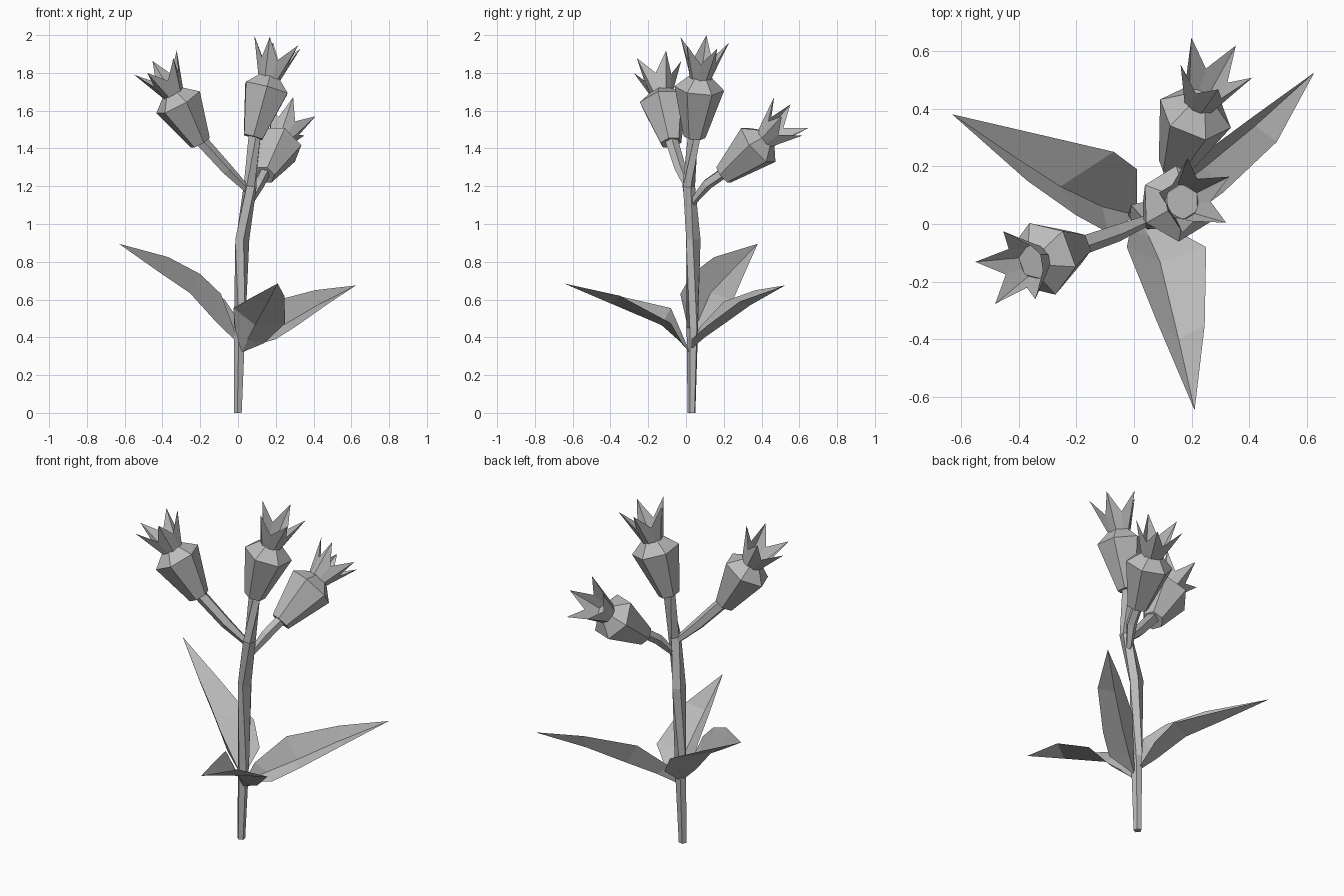
import bpy
import math
from mathutils import Vector

cube = bpy.data.objects.get("Cube")
if cube:
    bpy.data.objects.remove(cube, do_unlink=True)

grey = bpy.data.materials.new("plain grey")
grey.use_nodes = True
colour = (0.5, 0.5, 0.5, 1)
grey.diffuse_color = colour
grey.node_tree.nodes["Principled BSDF"].inputs["Base Color"].default_value = colour


def make(name, verts, faces):
    mesh = bpy.data.meshes.new(name)
    mesh.from_pydata([tuple(v) for v in verts], [], faces)
    mesh.materials.append(grey)
    mesh.update()
    obj = bpy.data.objects.new(name, mesh)
    bpy.context.collection.objects.link(obj)
    return obj


def bridge(start_a, start_b, count):
    """Quads joining two closed rings."""
    return [(start_a + i, start_a + (i + 1) % count,
             start_b + (i + 1) % count, start_b + i) for i in range(count)]


def stalk(name, path, radii, sides=5):
    """Tapered tube through the path points."""
    points = [Vector(p) for p in path]
    verts, faces = [], []
    for k, (p, r) in enumerate(zip(points, radii)):
        direction = points[min(k + 1, len(points) - 1)] - points[max(k - 1, 0)]
        turn = direction.to_track_quat('Z', 'Y')
        for i in range(sides):
            a = math.tau * i / sides
            verts.append(p + turn @ Vector((r * math.cos(a), r * math.sin(a), 0)))
        if k:
            faces += bridge((k - 1) * sides, k * sides, sides)
    faces.append(tuple(reversed(range(sides))))
    faces.append(tuple(range(len(verts) - sides, len(verts))))
    make(name, verts, faces)


def flower(name, base, centre, tip, petals=5, sides=6):
    """Faceted bud topped by an open star-shaped crown."""
    base = Vector(base)
    axis = Vector(centre) - base
    size = axis.length / 0.5
    turn = axis.to_track_quat('Z', 'Y')
    local = turn.inverted() @ (Vector(tip) - base)
    spin = math.atan2(local.y, local.x)

    def place(r, a, h):
        return base + turn @ Vector((r * math.cos(a), r * math.sin(a), h * size))

    # bud
    verts, faces = [], []
    for r, h in ((0.058, 0), (0.132, 0.255), (0.062, 0.315)):
        verts += [place(r, spin + math.tau * i / sides, h) for i in range(sides)]
    for k in range(2):
        faces += bridge(k * sides, (k + 1) * sides, sides)
    faces.append(tuple(reversed(range(sides))))
    faces.append(tuple(range(2 * sides, 3 * sides)))
    make(name + "_bud", verts, faces)

    # crown: narrow neck, then alternating tips and valleys
    n = 2 * petals
    angles = [spin + math.pi * i / petals for i in range(n)]
    verts = [place(0.058, a, 0.305) for a in angles]
    verts += [place(0.078, a, 0.4) if i % 2 else place(0.137, a, 0.5)
              for i, a in enumerate(angles)]
    make(name + "_petals", verts, bridge(0, n, n))


def leaf(name, base, tip, left, rib, right):
    """Folded leaf: two edges and a rib, listed from tip to base."""
    n = len(rib)
    verts = [base, tip] + left + rib + right
    rows = [[1] + [2 + k * n + i for i in range(n)] + [0] for k in range(3)]
    faces = []
    for a, b in zip(rows, rows[1:]):
        for i in range(n + 1):
            corners = dict.fromkeys((a[i], a[i + 1], b[i + 1], b[i]))
            faces.append(tuple(corners))
    make(name, verts, faces)


# stems
stalk("main_stem",
      [(0, .03, 0), (.01, .035, .45), (.02, .04, .92), (.065, .012, 1.2), (.085, .045, 1.48)],
      [.022, .032, .04, .036, .036])
stalk("right_branch", [(.06, .02, 1.17), (-.06, -.03, 1.29), (-.205, -.08, 1.45)],
      [.018, .032, .036])
stalk("back_branch", [(.06, .03, 1.11), (.11, .11, 1.21), (.145, .21, 1.28)],
      [.018, .03, .03])

# flowers
flower("top_flower", (.08, .045, 1.46), (.218, .095, 1.965), (.325, .16, 1.945))
flower("right_flower", (-.2, -.08, 1.43), (-.43, -.16, 1.85), (-.55, -.13, 1.785))
flower("back_flower", (.14, .2, 1.26), (.283, .558, 1.57), (.407, .515, 1.575))

# leaves
leaf("right_leaf", (.01, .03, .36), (-.63, .38, .895),
     [(-.37, .15, .825), (-.2, .03, .735), (-.09, -.03, .63)],
     [(-.41, .23, .74), (-.255, .13, .635), (-.11, .06, .475)],
     [(-.35, .315, .75), (-.07, .25, .6), (.01, .19, .48)])
leaf("front_leaf", (.02, .02, .32), (.21, -.645, .685),
     [(.08, -.34, .615), (-.025, -.08, .555), (-.015, -.03, .44)],
     [(.155, -.4, .58), (.09, -.13, .465), (.05, -.04, .385)],
     [(.245, -.35, .62), (.25, -.08, .475), (.14, -.02, .37)])
leaf("left_leaf", (.02, .03, .34), (.625, .525, .675),
     [(.41, .37, .65), (.18, .2, .59), (.06, .07, .45)],
     [(.42, .34, .57), (.25, .2, .47), (.12, .1, .4)],
     [(.495, .285, .59), (.31, .11, .46), (.2, .03, .39)])
